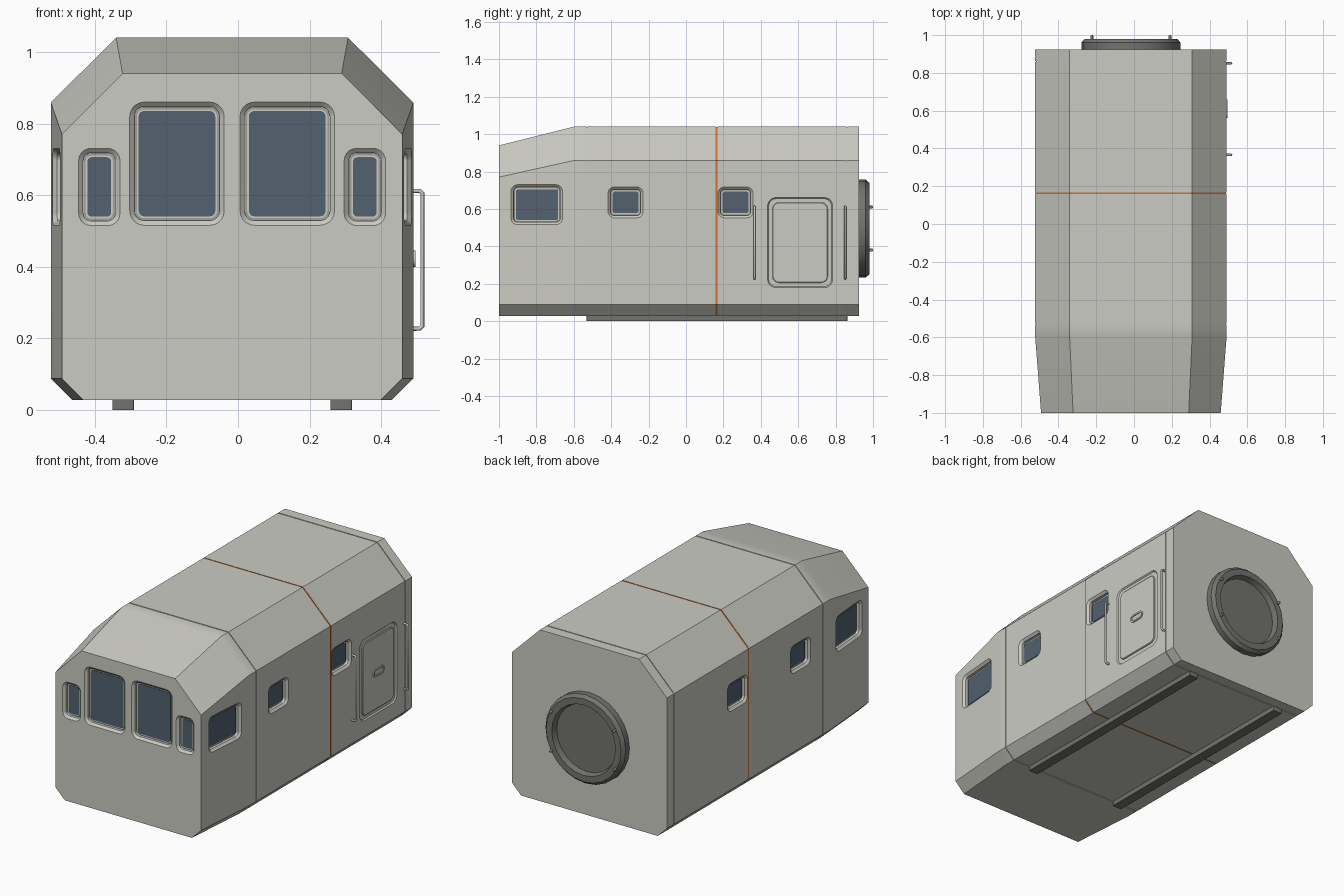
import bpy, bmesh, math
from mathutils import Vector, Matrix

if "Cube" in bpy.data.objects:
    bpy.data.objects.remove(bpy.data.objects["Cube"], do_unlink=True)

CX = -0.0165          # hull centre line
FRONT, BEND, BACK = -1.0, -0.6, 0.925


def material(name, rgb):
    m = bpy.data.materials.new(name)
    m.use_nodes = True
    m.diffuse_color = (*rgb, 1)
    m.node_tree.nodes["Principled BSDF"].inputs["Base Color"].default_value = (*rgb, 1)
    return m


HULL = material("warm light grey", (0.6, 0.6, 0.55))
STRIPE = material("orange", (0.6, 0.17, 0.03))
GLASS = material("blue grey glass", (0.085, 0.12, 0.16))
DARK = material("dark grey", (0.17, 0.17, 0.16))
FRAME = material("mid grey", (0.36, 0.36, 0.33))


def finish(bm, name, mats):
    bmesh.ops.remove_doubles(bm, verts=bm.verts, dist=1e-5)
    bmesh.ops.recalc_face_normals(bm, faces=bm.faces)
    mesh = bpy.data.meshes.new(name)
    bm.to_mesh(mesh)
    bm.free()
    for m in mats:
        mesh.materials.append(m)
    ob = bpy.data.objects.new(name, mesh)
    bpy.context.collection.objects.link(ob)
    return ob


def activate(ob):
    bpy.ops.object.select_all(action='DESELECT')
    ob.select_set(True)
    bpy.context.view_layer.objects.active = ob


def smooth(ob):
    activate(ob)
    bpy.ops.object.shade_smooth_by_angle(angle=math.radians(30))


def frame(center, normal, up=(0, 0, 1)):
    n, v = Vector(normal).normalized(), Vector(up)
    u = v.cross(n)
    return Matrix.Translation(center) @ Matrix((u, v, n)).transposed().to_4x4()


def outline(hw, hh, r, segs):
    # rounded rectangle; a circle when hw == hh == r
    pts = []
    for k, (sx, sy) in enumerate(((1, 1), (-1, 1), (-1, -1), (1, -1))):
        for i in range(segs + 1):
            a = math.pi / 2 * (k + i / segs)
            pts.append((sx * (hw - r) + r * math.cos(a), sy * (hh - r) + r * math.sin(a)))
    return pts


def add_loft(bm, mat, rings, segs=5):
    # rings of (half width, half height, corner radius, depth along normal)
    loops = [[bm.verts.new(mat @ Vector((x, y, d))) for x, y in outline(hw, hh, r, segs)]
             for hw, hh, r, d in rings]
    skin(bm, loops)


def skin(bm, loops):
    n = len(loops[0])
    for a, b in zip(loops, loops[1:]):
        for i in range(n):
            j = (i + 1) % n
            bm.faces.new((a[i], a[j], b[j], b[i]))
    bm.faces.new(loops[0][::-1])
    bm.faces.new(loops[-1])


def loft(name, mat, rings, m, segs=5):
    bm = bmesh.new()
    add_loft(bm, mat, rings, segs)
    ob = finish(bm, name, [m])
    smooth(ob)
    return ob


# Hull: chamfered cross-section, tapering towards the nose
def section(y, inset=0.0):
    t = max(0.0, (BEND - y) / (BEND - FRONT))
    side = 0.5065 - 0.031 * t - inset
    roof = 0.324 - 0.018 * t - inset * 0.4
    top, shoulder = 1.04 - 0.1 * t - inset, 0.859 - 0.089 * t - inset * 0.4
    half = [(side - 0.06, 0.028 + inset), (side, 0.088 + inset * 0.4), (side, shoulder), (roof, top)]
    pts = half + [(-x, z) for x, z in reversed(half)]
    return [Vector((CX + x, y, z)) for x, z in pts]


STRIPE_Y = 0.163
stations = [(FRONT, 0), (BEND, 0)]
for seam, w, d in ((-0.53, 0.003, 0.004), (STRIPE_Y, 0.005, 0.002), (0.86, 0.003, 0.004)):
    stations += [(seam - w, 0), (seam - w, d), (seam + w, d), (seam + w, 0)]
stations.append((BACK, 0))

bm = bmesh.new()
skin(bm, [[bm.verts.new(p) for p in section(y, d)] for y, d in stations])
for f in bm.faces:
    if abs(f.calc_center_median().y - STRIPE_Y) < 0.006 and len(f.verts) == 4:
        f.material_index = 1
hull = finish(bm, "hull", [HULL, STRIPE])

# Windows: name, frame matrix, half width, half height, corner radius
windows = []
for side, s in (("left", 1), ("right", -1)):
    windows.append((f"windscreen_{side}", frame((CX + s * 0.154, FRONT, 0.688), (0, -1, 0)),
                    0.132, 0.172, 0.04))
    windows.append((f"front_small_window_{side}", frame((CX + s * 0.371, FRONT, 0.623), (0, -1, 0)),
                    0.058, 0.108, 0.035))
    y = -0.798
    x = 0.5065 - 0.031 * (BEND - y) / 0.4
    windows.append((f"cab_window_{side}", frame((CX + s * x, y, 0.623), (s, -0.0775, 0)),
                    0.138, 0.107, 0.035))
    for label, y in (("middle", -0.323), ("rear", 0.265)):
        windows.append((f"{label}_window_{side}", frame((CX + s * 0.5065, y, 0.635), (s, 0, 0)),
                        0.094, 0.083, 0.035))

bm = bmesh.new()
for name, mat, w, h, r in windows:
    k = 0.013
    add_loft(bm, mat, [(w, h, r, 0.02), (w, h, r, 0),
                       (w - k, h - k, r - k, -0.012), (w - k, h - k, r - k, -0.03)])
# Door recess with a sloping border
door = frame((CX + 0.5065, 0.61, 0.42), (1, 0, 0))
add_loft(bm, door, [(0.174, 0.241, 0.045, 0.02), (0.174, 0.241, 0.045, 0),
                    (0.168, 0.235, 0.039, -0.007)])
cutter = finish(bm, "recess_cutter", [HULL])
cutter.hide_render = True
mod = hull.modifiers.new("recesses", 'BOOLEAN')
mod.operation, mod.solver, mod.object = 'DIFFERENCE', 'EXACT', cutter
activate(hull)
bpy.ops.object.modifier_apply(modifier=mod.name)
bpy.data.objects.remove(cutter, do_unlink=True)
smooth(hull)
hull.modifiers.new("normals", 'WEIGHTED_NORMAL').keep_sharp = True


def plate(name, mat, w, h, r, low, high, m):
    return loft(name, mat, [(w, h, r, low), (w, h, r, high)], m)


# Frame, pale rim and pane at the bottom of each recess
for name, mat, w, h, r in windows:
    for part, k, high, m in (("frame", 0.0135, -0.027, FRAME), ("rim", 0.02, -0.024, HULL),
                             ("pane", 0.025, -0.021, GLASS)):
        plate(f"{name}_{part}", mat, w - k, h - k, max(r - k, 0.012), -0.031, high, m)

# Door panel and latch
loft("door_panel", door, [(0.148, 0.215, 0.035, -0.01), (0.148, 0.215, 0.035, -0.003),
                          (0.144, 0.211, 0.031, 0)], HULL)
latch = frame((CX + 0.5065, 0.61, 0.423), (1, 0, 0))
loft("door_latch", latch, [(0.05, 0.023, 0.02, -0.005), (0.05, 0.023, 0.02, 0.006),
                           (0.041, 0.014, 0.012, 0.006), (0.041, 0.014, 0.012, 0.001)], HULL)

# Grab handles beside the door
for name, y in (("front_grab_handle", 0.366), ("rear_grab_handle", 0.851)):
    curve = bpy.data.curves.new(name, 'CURVE')
    curve.dimensions = '3D'
    curve.bevel_depth, curve.bevel_resolution = 0.006, 2
    curve.use_fill_caps = True
    path = [(0.48, 0.612), (0.508, 0.612), (0.515, 0.605),
            (0.515, 0.234), (0.508, 0.227), (0.48, 0.227)]
    spline = curve.splines.new('POLY')
    spline.points.add(len(path) - 1)
    for p, (x, z) in zip(spline.points, path):
        p.co = (x, y, z, 1)
    curve.materials.append(HULL)
    bpy.context.collection.objects.link(bpy.data.objects.new(name, curve))

# Rear docking ring with four guide pins
RING_Z = 0.495
dock = frame((CX, BACK, RING_Z), (0, 1, 0))
profile = [(0.262, -0.005), (0.262, 0.036), (0.245, 0.055), (0.208, 0.055), (0.198, 0.022)]
loft("docking_ring", dock, [(r, r, r, d) for r, d in profile], DARK, segs=6)
for i, (sx, sz) in enumerate(((1, 1), (-1, 1), (-1, -1), (1, -1))):
    pin = frame((CX + sx * 0.207, BACK, RING_Z + sz * 0.115), (0, 1, 0))
    loft(f"docking_pin_{i + 1}", pin, [(0.008, 0.008, 0.008, 0.045), (0.008, 0.008, 0.008, 0.07),
                                       (0.005, 0.005, 0.005, 0.075)], FRAME, segs=3)

# Skid rails under the floor
for side, s in (("left", 1), ("right", -1)):
    rail = frame((CX + s * 0.3045, 0.166, 0), (0, 0, 1), (0, 1, 0))
    plate(f"skid_rail_{side}", rail, 0.03, 0.697, 0.004, 0, 0.03, DARK)
